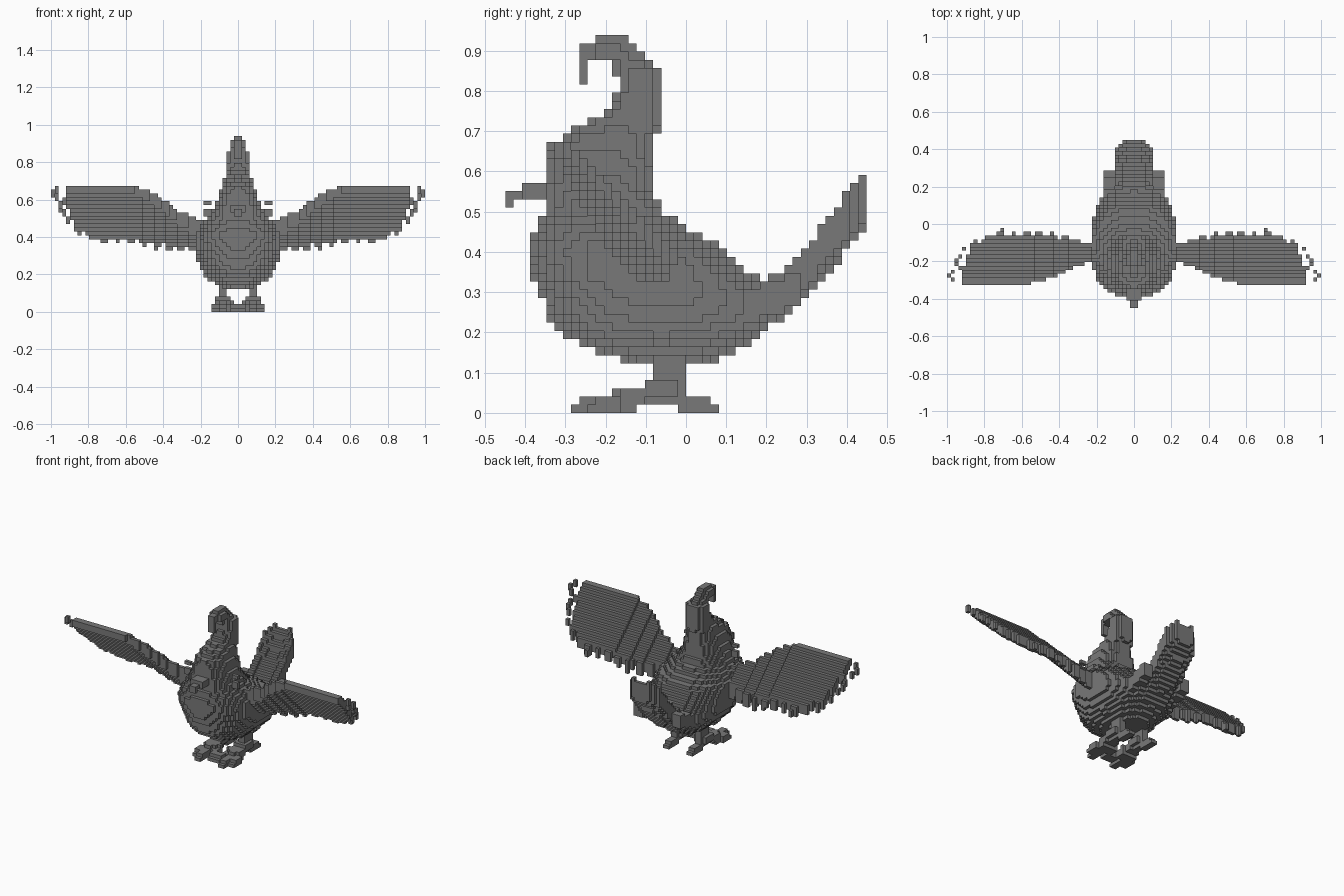
import bpy
from math import sin, hypot

cube = bpy.data.objects.get("Cube")
if cube:
    bpy.data.objects.remove(cube)

# Voxel grid
NX, NY, NZ = 98, 44, 46
S = 2 / NX

grey = bpy.data.materials.new("slate grey")
grey.use_nodes = True
grey.diffuse_color = (0.19, 0.19, 0.19, 1)
grey.node_tree.nodes["Principled BSDF"].inputs["Base Color"].default_value = grey.diffuse_color


def lerp_table(table, t):
    """Linear interpolation in rows of (key, value, value, ...)."""
    if t <= table[0][0]:
        return table[0][1:]
    for low, high in zip(table, table[1:]):
        if t <= high[0]:
            f = (t - low[0]) / (high[0] - low[0])
            return [a + (b - a) * f for a, b in zip(low[1:], high[1:])]
    return table[-1][1:]


# Torso and head slices: height, front, back, half width
TORSO = [
    (.13, -.15, .08, .09), (.16, -.25, .13, .14), (.2, -.32, .2, .18),
    (.25, -.35, .25, .21), (.29, -.36, .23, .225), (.34, -.38, .17, .235),
    (.41, -.395, .1, .23), (.46, -.375, 0, .195), (.5, -.355, -.055, .155),
    (.56, -.36, -.08, .125), (.66, -.345, -.08, .09),
]
HEAD = [
    (.66, -.345, -.08, .09), (.69, -.3, -.08, .08), (.715, -.26, -.06, .07),
    (.74, -.205, -.06, .065), (.8, -.165, -.06, .06), (.85, -.18, -.06, .058),
]
PLUME = [
    (.867, -.185, -.08, .04), (.888, -.267, -.1, .036),
    (.908, -.267, -.12, .034), (.929, -.228, -.143, .025),
]


def slices(table, x, y, z):
    front, back, width = lerp_table(table, z)
    u = abs(y - (front + back) / 2) / ((back - front) / 2)
    return u ** 2.3 + (x / width) ** 2.3 <= 1


def torso(x, y, z):
    return .125 < z < .66 and slices(TORSO, x, y, z)


def head(x, y, z):
    return .66 <= z < .86 and slices(HEAD, x, y, z)


def plume(x, y, z):
    hook = x < .025 and -.27 < y < -.245 and .815 < z < .91
    return hook or (z >= .86 and slices(PLUME, x, y, z))


def beak(x, y, z):
    upper = x < .025 and -.45 < y < -.33 and .53 < z < .555
    tip = x < .025 and y < -.43 and .51 < z < .54
    base = x < .045 and -.41 < y < -.33 and .53 < z < .575
    return upper or tip or base


def tail(x, y, z):
    # Cupped fan that sweeps up behind the rump
    if y < .18:
        return False
    width = .108 * max(0, 1 - abs((y - .31) / .147) ** 3) ** .5
    t = y - .24
    low = .235 + .75 * t + 1.8 * t * t + 4 * x * x
    return x <= width and low < z < low + .09 + .15 * t


def side_feathers(x, y, z):
    rump = .11 < x < .165 and .1 < y < .29 and abs(z - .2 - .4 * y) < .04
    shoulder = .15 < x < .175 and -.27 < y < -.24 and .51 < z < .6
    return rump or (shoulder and not .555 < z < .575)


# Wing outline: span, leading edge, trailing edge, drop towards the root
WING = [
    (.15, -.2, -.11, .1), (.25, -.205, -.1, .085), (.35, -.245, -.07, .06),
    (.45, -.29, -.055, .03), (.57, -.32, -.05, 0), (.75, -.32, -.055, 0),
    (.85, -.32, -.09, 0), (.89, -.32, -.15, 0), (.925, -.32, -.28, 0),
]


def wing_height(x, y):
    return .35 - y - lerp_table(WING, x)[2]


FEATHER_TIPS = [
    (.99, -.28), (.97, -.3), (.96, -.25), (.95, -.2),
    (.93, -.23), (.92, -.17), (.9, -.13), (.7, -.04),
]


def wing(x, y, z):
    if x < .15:
        return False
    height = wing_height(x, y)
    if x < .925:
        lead, trail, drop = lerp_table(WING, x)
        ragged = .012 * sin(x * 90) if x > .35 else 0
        if lead <= y <= trail + ragged:
            return abs(z - height) < .026 + drop * .2 and z < .675
    # Loose feather ends beyond the outline
    return any(abs(x - a) < S / 2 and abs(y - b) < S * .75 and
               abs(z - height) < S for a, b in FEATHER_TIPS)


def leg(x, y, z):
    shin = abs(x - .08) < .025 and -.08 < y < 0 and .06 < z < .14
    ankle = abs(x - .08) < .035 and -.105 < y < -.02 and .04 < z < .085
    return shin or ankle


TOES = [(.08, -.26), (.127, -.225), (.015, -.225), (.08, .055)]


def foot(x, y, z):
    # Four arched toes fanning out from the ankle
    if z > .062:
        return False
    ax, ay = .08, -.06
    for tx, ty in TOES:
        dx, dy = tx - ax, ty - ay
        t = ((x - ax) * dx + (y - ay) * dy) / (dx * dx + dy * dy)
        t = min(1, max(0, t))
        if hypot(x - ax - t * dx, y - ay - t * dy) < .022:
            arch = .05 * (1 - t)
            if arch - .02 < z < arch + .03:
                return True
    return False


PARTS = [
    ("torso", torso, False), ("head", head, False), ("plume", plume, False),
    ("beak", beak, False), ("tail", tail, False), ("wing", wing, True),
    ("side_feathers", side_feathers, True), ("leg", leg, True), ("foot", foot, True),
]

# Claim every cell for the first part that contains it
cells = {}
for i in range(NX):
    x = (i + .5) * S - 1
    for j in range(NY):
        y = (j + .5 - NY / 2) * S
        for k in range(NZ):
            z = (k + .5) * S
            for name, inside, paired in PARTS:
                if inside(abs(x), y, z):
                    side = ("left_" if x > 0 else "right_") if paired else ""
                    cells[i, j, k] = side + name
                    break


def add_cell(cell, verts, faces):
    """Add the exposed faces of one cell."""
    for axis in range(3):
        b, c = (axis + 1) % 3, (axis + 2) % 3
        for step in (0, 1):
            neighbour = list(cell)
            neighbour[axis] += 2 * step - 1
            if tuple(neighbour) in cells:
                continue
            ring = []
            for u, v in ((0, 0), (1, 0), (1, 1), (0, 1)):
                corner = list(cell)
                corner[axis] += step
                corner[b] += u
                corner[c] += v
                ring.append(verts.setdefault(tuple(corner), len(verts)))
            faces.append(ring if step else ring[::-1])


# Build one blocky object for each part
for part in sorted(set(cells.values())):
    verts, faces = {}, []
    for cell, owner in cells.items():
        if owner == part:
            add_cell(cell, verts, faces)
    mesh = bpy.data.meshes.new(part)
    mesh.from_pydata([(i * S - 1, (j - NY / 2) * S, k * S) for i, j, k in verts], [], faces)
    mesh.materials.append(grey)
    bpy.context.collection.objects.link(bpy.data.objects.new(part, mesh))
